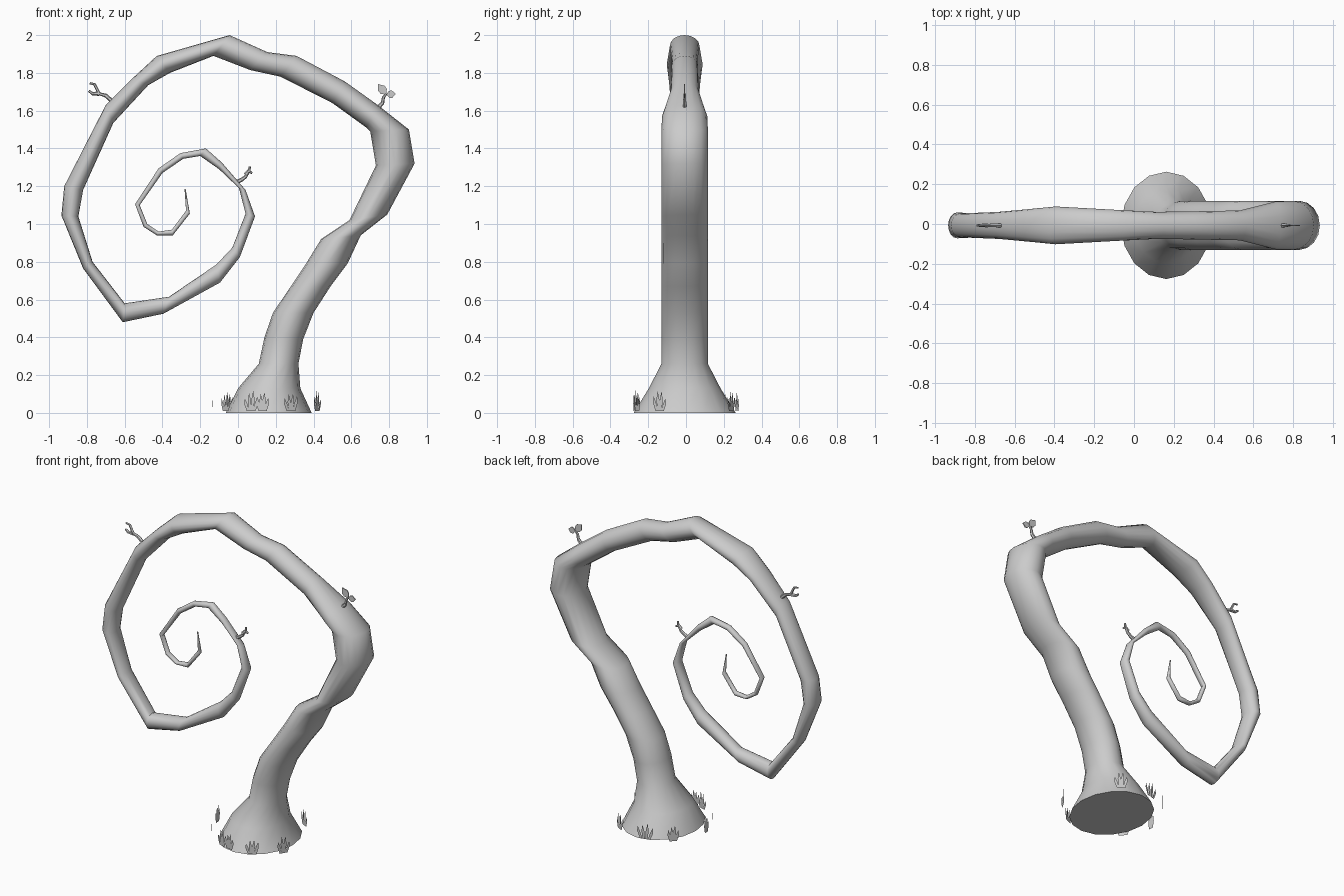
import bpy, bmesh, math, random
from mathutils import Vector

random.seed(4)


def finish(bm, name, smooth=None):
    me = bpy.data.meshes.new(name)
    bm.to_mesh(me)
    bm.free()
    ob = bpy.data.objects.new(name, me)
    bpy.context.collection.objects.link(ob)
    if smooth:
        bpy.ops.object.select_all(action='DESELECT')
        ob.select_set(True)
        bpy.context.view_layer.objects.active = ob
        bpy.ops.object.shade_smooth_by_angle(angle=math.radians(smooth))
    return ob


def loft(bm, rings, sides, y0=0.0):
    """Skin elliptical rings: (inner x, inner z, outer x, outer z, half depth)."""
    loops = []
    for ix, iz, ox, oz, hw in rings:
        a, b = Vector((ix, y0, iz)), Vector((ox, y0, oz))
        c, r = (a + b) / 2, (b - a) / 2
        loops.append([bm.verts.new(c + r * math.cos(t) + Vector((0, hw * math.sin(t), 0)))
                      for t in (2 * math.pi * i / sides for i in range(sides))])
    for p, q in zip(loops, loops[1:]):
        for i in range(sides):
            j = (i + 1) % sides
            bm.faces.new((p[i], p[j], q[j], q[i]))
    bm.faces.new(loops[0][::-1])
    bm.faces.new(loops[-1])
    bmesh.ops.recalc_face_normals(bm, faces=bm.faces)


def stick(bm, path, r0, r1, y0=0.0):
    """Small tapered branch along an x/z path."""
    rings, n = [], len(path)
    for i, (x, z) in enumerate(path):
        a, b = path[max(i - 1, 0)], path[min(i + 1, n - 1)]
        d = Vector((b[0] - a[0], b[1] - a[1])).normalized()
        r = r0 + (r1 - r0) * i / (n - 1)
        rings.append((x - d.y * r, z + d.x * r, x + d.y * r, z - d.x * r, r))
    loft(bm, rings, 6, y0)


# Trunk rising from the flared foot to the bend, then curling into a spiral
trunk = [
    (-.065, 0, .39, 0, .27), (0, .13, .33, .13, .19), (.11, .26, .32, .26, .123),
    (.14, .40, .345, .39, .123), (.185, .53, .40, .53, .123), (.28, .67, .49, .67, .123),
    (.36, .79, .58, .79, .123), (.44, .92, .65, .94, .123), (.59, 1.02, .79, 1.05, .123),
    (.73, 1.31, .935, 1.32, .123), (.70, 1.49, .905, 1.50, .123),
    (.68, 1.51, .74, 1.63, .12), (.50, 1.64, .565, 1.755, .075),
    (.225, 1.78, .31, 1.89, .07), (.065, 1.815, .155, 1.91, .068),
    (-.13, 1.89, -.045, 2.0, .078), (-.36, 1.80, -.43, 1.89, .095),
    (-.475, 1.735, -.56, 1.77, .083), (-.66, 1.535, -.70, 1.63, .068),
    (-.82, 1.18, -.92, 1.20, .06), (-.845, 1.04, -.935, 1.045, .065),
    (-.77, .80, -.82, .765, .06), (-.60, .58, -.61, .48, .052),
    (-.365, .615, -.395, .525, .047), (-.115, .785, -.095, .69, .043),
    (-.03, .875, .01, .825, .038), (.04, 1.055, .09, 1.04, .032),
]
curl = [
    (.005, 1.19, .04, 1.18, .028), (-.10, 1.29, -.085, 1.325, .024),
    (-.20, 1.36, -.17, 1.40, .022), (-.29, 1.345, -.305, 1.375, .02),
    (-.40, 1.27, -.42, 1.295, .018), (-.52, 1.10, -.545, 1.105, .018),
    (-.48, 1.0, -.50, .985, .017), (-.42, .96, -.43, .94, .017),
    (-.35, .97, -.345, .94, .016), (-.275, 1.07, -.255, 1.055, .013),
    (-.283, 1.185, -.277, 1.185, .003),
]
bm = bmesh.new()
loft(bm, trunk + curl, 16, -.007)
finish(bm, "spiral_trunk", 50)

# Three small forked twigs
twigs = {
    "left_twig": [[(-.655, 1.64), (-.70, 1.68), (-.735, 1.69), (-.76, 1.74), (-.785, 1.745)],
                  [(-.735, 1.69), (-.77, 1.69), (-.79, 1.705)]],
    "inner_twig": [[(-.01, 1.22), (.02, 1.235), (.04, 1.25), (.06, 1.285), (.062, 1.305)],
                   [(.04, 1.26), (.055, 1.28), (.075, 1.27)]],
    "right_twig": [[(.735, 1.61), (.765, 1.64), (.77, 1.67), (.785, 1.69)]],
}
for name, paths in twigs.items():
    bm = bmesh.new()
    for p in paths:
        stick(bm, p, .012, .006, -.007)
    finish(bm, name, 50)


# Leaves on the right twig
def leaf(name, x, z, ang, length, width):
    bm = bmesh.new()
    d = Vector((math.cos(ang), 0, math.sin(ang)))
    n = Vector((-d.z, 0, d.x))
    o = Vector((x, -.007, z))
    pts = [(0, 0), (.3, .45), (.6, .5), (1, 0), (.6, -.5), (.3, -.45)]
    bm.faces.new([bm.verts.new(o + d * u * length + n * v * width) for u, v in pts])
    ob = finish(bm, name)
    m = ob.modifiers.new("thickness", 'SOLIDIFY')
    m.thickness, m.offset = .006, 0


leaf("leaf_upper", .785, 1.685, math.radians(128), .07, .045)
leaf("leaf_outer", .785, 1.685, math.radians(5), .05, .04)

# Grass tufts: flat fans of blades standing around the foot
tufts = [(-.065, -.175, .06), (.07, -.262, .06), (.13, -.275, .05), (.28, -.258, .06),
         (.42, -.14, .06), (.30, .24, .06), (.10, .27, .08), (-.05, .20, .05), (-.137, -.01, .03)]
for k, (x, y, w) in enumerate(tufts):
    bm = bmesh.new()
    out = Vector((x - .165, y, 0)).normalized()
    side = Vector((-out.y, out.x, 0))
    for b in range(4):
        s = (b - 1.5) / 1.5
        h = (.115 - .04 * abs(s)) * random.uniform(.85, 1.1)
        prof = [(-.007, 0), (.007, 0), (s * w * .2 + .009, h * .55),
                (s * w * .3, h), (s * w * .2 - .009, h * .55)]
        o = Vector((x, y, .01)) + side * s * w * .3
        bm.faces.new([bm.verts.new(o + side * u + Vector((0, 0, v))) for u, v in prof])
    finish(bm, f"grass_tuft_{k + 1}")
